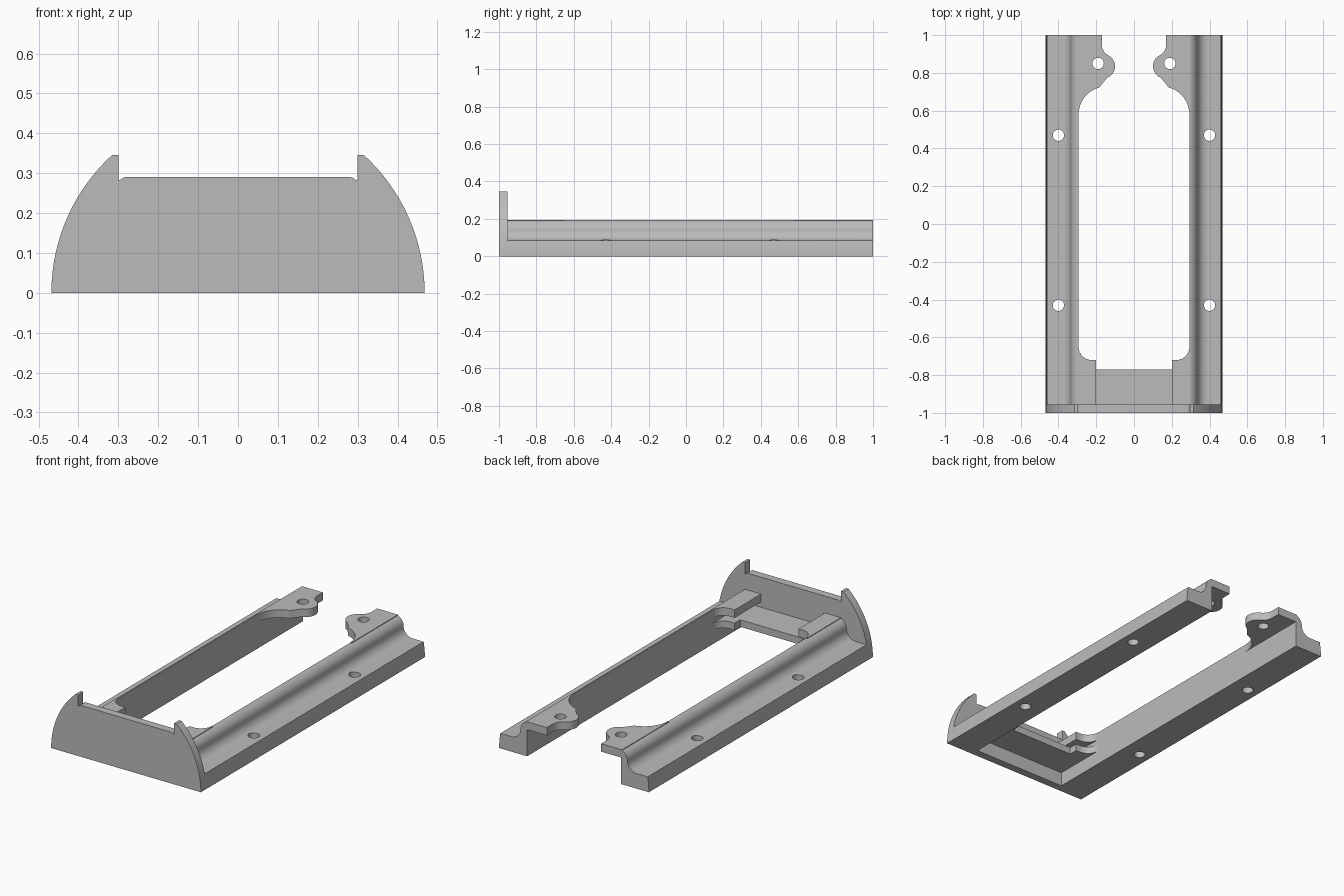
import bpy, bmesh
from math import sin, cos, radians, sqrt, asin, degrees
from mathutils import Vector

cube = bpy.data.objects.get("Cube")
if cube:
    bpy.data.objects.remove(cube)

grey = bpy.data.materials.new("plain grey")
grey.use_nodes = True
colour = (0.5, 0.5, 0.5, 1)
grey.diffuse_color = colour
grey.node_tree.nodes["Principled BSDF"].inputs["Base Color"].default_value = colour

R = 0.468            # radius of the round outer shell
FRONT, BACK = -1.0, 1.0
PLATE_BACK = -0.955  # rear face of the front plate
INNER = 0.293        # inner wall of the rails
STEP, TOP = 0.085, 0.195


def arc(cx, cy, r, a0, a1, n=10):
    """Points on a circle from angle a0 to a1 in degrees."""
    angles = [radians(a0 + (a1 - a0) * i / n) for i in range(n + 1)]
    return [(cx + r * cos(a), cy + r * sin(a)) for a in angles]


def prism(name, outline, lo, hi, axis="z"):
    """Extrude an outline along z, or an x-z outline along y."""
    bm = bmesh.new()
    place = (lambda p: (p[0], p[1], lo)) if axis == "z" else (lambda p: (p[0], lo, p[1]))
    face = bm.faces.new([bm.verts.new(place(p)) for p in outline])
    moved = bmesh.ops.extrude_face_region(bm, geom=[face])["geom"]
    step = Vector((0, 0, hi - lo) if axis == "z" else (0, hi - lo, 0))
    bmesh.ops.translate(bm, vec=step, verts=[v for v in moved if isinstance(v, bmesh.types.BMVert)])
    bmesh.ops.recalc_face_normals(bm, faces=bm.faces)
    mesh = bpy.data.meshes.new(name)
    bm.to_mesh(mesh)
    bm.free()
    mesh.materials.append(grey)
    obj = bpy.data.objects.new(name, mesh)
    bpy.context.collection.objects.link(obj)
    return obj


def drill(obj, x, y, r=0.03):
    """Cut an upright round hole."""
    cutter = prism("hole_cutter", arc(x, y, r, 0, 348.75, 31), -0.1, 0.5)
    cut = obj.modifiers.new("hole", "BOOLEAN")
    cut.operation, cut.solver, cut.object = "DIFFERENCE", "EXACT", cutter
    bpy.context.view_layer.update()
    graph = bpy.context.evaluated_depsgraph_get()
    mesh = bpy.data.meshes.new_from_object(obj.evaluated_get(graph))
    obj.modifiers.clear()
    obj.data = mesh
    bpy.data.objects.remove(cutter)


def mirrored(obj):
    obj.modifiers.new("other_side", "MIRROR").use_clip = False
    return obj


# Side rails: flat flange sweeping up to a rounded inner crest
crest = 0.28
profile = [(INNER, 0)]
profile += arc(0, 0, R, 0, degrees(asin(STEP / R)), 5)
profile += arc(0.39, STEP + 0.055, 0.055, 270, 180)
rise = TOP - STEP - 0.055
reach = sqrt(1 - ((INNER - crest) / 0.055) ** 2)
profile += arc(crest, STEP + rise, 0.055, 0, degrees(asin(reach)))[1:]
rails = prism("side_rails", profile, PLATE_BACK - 0.01, BACK, "y")
for y in (0.47, -0.43):
    drill(rails, 0.4, y)
mirrored(rails)

# Rear mounting ears with a rounded lug
ear = [(0.30, BACK), (0.17, BACK)]
ear += arc(0.105, 0.95, 0.065, 0, -55, 6)
ear += arc(0.165, 0.835, 0.065, 125, 250, 12)
ear += arc(0.145, 0.58, 0.148, 75, 0, 12)
ear += [(0.30, 0.58)]
ears = prism("rear_ears", ear, 0.15, TOP)
drill(ears, 0.19, 0.85)
mirrored(ears)

# Front corner shelves: two layers leaving a slot between them
shelf = [(0.30, PLATE_BACK - 0.01), (0.20, PLATE_BACK - 0.01), (0.20, -0.72)]
shelf += arc(0.225, -0.652, 0.068, 270, 360, 8) + [(0.30, -0.652)]
mirrored(prism("upper_corner_shelves", shelf, 0.15, TOP))
mirrored(prism("lower_corner_shelves", shelf, 0.08, 0.12))

# Cross bar joining the rails behind the front plate
bar = [(-0.21, PLATE_BACK - 0.01), (0.21, PLATE_BACK - 0.01), (0.21, -0.77), (-0.21, -0.77)]
prism("cross_bar", bar, 0.08, 0.12)

# Front plate: round sides, two horns and a wide notch
horn = 0.345
side = arc(0, 0, R, 0, degrees(asin(horn / R)), 16)
side += [(0.30, horn), (0.30, 0.282)] + arc(0.28, 0.27, 0.02, 40, 90, 5)
prism("front_plate", side + [(-x, z) for x, z in reversed(side)], FRONT, PLATE_BACK, "y")

# Smooth the curves and keep the edges sharp
bpy.ops.object.select_all(action="DESELECT")
for obj in bpy.context.collection.objects:
    if obj.type == "MESH" and grey.name in obj.data.materials:
        obj.select_set(True)
        bpy.context.view_layer.objects.active = obj
bpy.ops.object.shade_smooth_by_angle(angle=radians(30))
